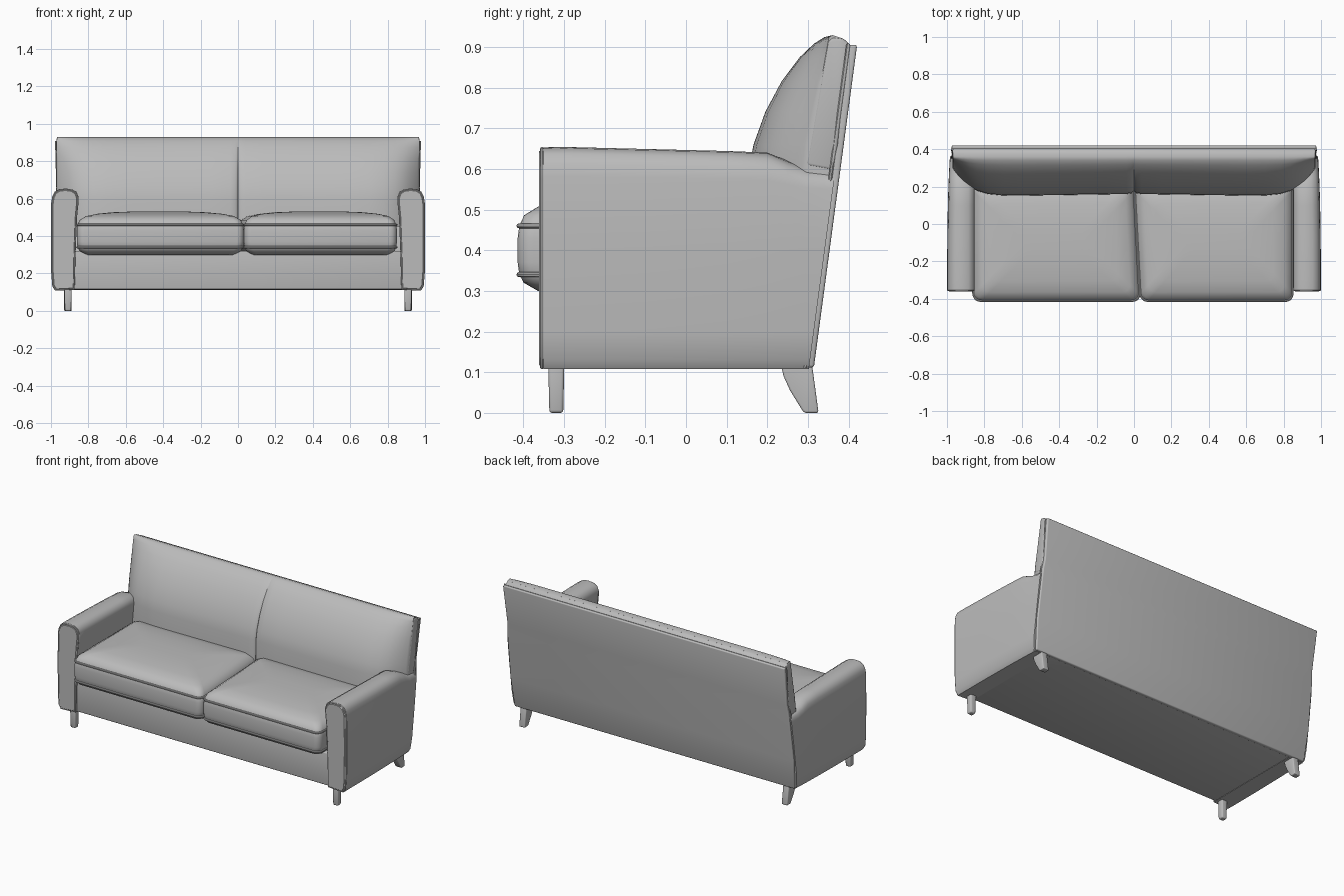
import bpy, bmesh, math

if "Cube" in bpy.data.objects:
    bpy.data.objects.remove(bpy.data.objects["Cube"])

grey = bpy.data.materials.new("grey_upholstery")
grey.diffuse_color = (0.5, 0.5, 0.5, 1)
grey.use_nodes = True
grey.node_tree.nodes["Principled BSDF"].inputs["Base Color"].default_value = grey.diffuse_color


def finish(obj, bevel=0.0, angle=40):
    """Material, optional rounded edges, smooth shading."""
    bpy.ops.object.select_all(action='DESELECT')
    bpy.context.view_layer.objects.active = obj
    obj.select_set(True)
    if obj.type == 'CURVE':
        bpy.ops.object.convert(target='MESH')
        obj = bpy.context.view_layer.objects.active
    if bevel:
        m = obj.modifiers.new("round", 'BEVEL')
        m.width, m.segments, m.limit_method = bevel, 3, 'ANGLE'
        bpy.ops.object.modifier_apply(modifier=m.name)
    obj.data.materials.clear()
    obj.data.materials.append(grey)
    bpy.ops.object.shade_smooth_by_angle(angle=math.radians(angle))


def loft(name, rings, bevel=0.0, angle=40):
    """Skin a list of equal-length point rings and cap both ends."""
    bm = bmesh.new()
    vs = [[bm.verts.new(p) for p in r] for r in rings]
    n = len(rings[0])
    for a, b in zip(vs, vs[1:]):
        for i in range(n):
            j = (i + 1) % n
            bm.faces.new((a[i], a[j], b[j], b[i]))
    bm.faces.new(vs[0][::-1])
    bm.faces.new(vs[-1])
    bmesh.ops.recalc_face_normals(bm, faces=bm.faces)
    me = bpy.data.meshes.new(name)
    bm.to_mesh(me)
    bm.free()
    obj = bpy.data.objects.new(name, me)
    bpy.context.collection.objects.link(obj)
    finish(obj, bevel, angle)


def extrude_x(name, profile, x0, x1, bevel=0.0):
    loft(name, [[(x, y, z) for y, z in profile] for x in (x0, x1)], bevel)


def piping(name, pts, radius=0.005, cyclic=True):
    cu = bpy.data.curves.new(name, 'CURVE')
    cu.dimensions = '3D'
    cu.bevel_depth, cu.bevel_resolution = radius, 2
    sp = cu.splines.new('POLY')
    sp.points.add(len(pts) - 1)
    for p, co in zip(sp.points, pts):
        p.co = (*co, 1)
    sp.use_cyclic_u = cyclic
    obj = bpy.data.objects.new(name, cu)
    bpy.context.collection.objects.link(obj)
    finish(obj)


def back_y(z):
    """Leaning rear surface of the sofa."""
    return 0.315 + (z - 0.115) * 0.134


# Base with front rail and hidden lower back
extrude_x("base", [(-0.345, 0.115), (-0.347, 0.32), (0.2, 0.32), (0.25, 0.62),
                   (back_y(0.62) - 0.012, 0.62), (0.303, 0.115)], -0.9, 0.9, 0.006)

# Arms: rounded section swept from front to back
ARM = [(0.874, 0.113), (0.87, 0.3), (0.862, 0.5), (0.853, 0.585), (0.853, 0.61),
       (0.863, 0.635), (0.885, 0.648), (0.92, 0.653), (0.955, 0.65), (0.98, 0.637),
       (0.993, 0.612), (0.998, 0.58), (0.999, 0.4), (0.998, 0.2), (0.992, 0.13), (0.978, 0.108)]
ARM_STEPS = [(-0.35, 0.653), (-0.3, 0.654), (-0.1, 0.649), (0.1, 0.644), (0.2, 0.64),
             (0.25, 0.62), (0.295, 0.602), (None, 0.598)]


def shrunk_arm(side, y, sx, sz):
    return [(side * (0.926 + (x - 0.926) * sx), y, 0.38 + (z - 0.38) * sz) for x, z in ARM]


def arm_ring(side, y, top):
    ring = []
    for x, z in ARM:
        if z > 0.5:
            z += (top - 0.653) * (z - 0.5) / 0.153
        yy = back_y(z) - 0.012 if y is None else y
        if x > 0.93:
            x -= 0.014 * max(0, (yy + 0.35) / 0.7) ** 3
        ring.append((side * x, yy, z))
    return ring


for side, label in ((-1, "left"), (1, "right")):
    rings = [shrunk_arm(side, -0.361, 0.86, 0.965)]
    rings += [arm_ring(side, y, top) for y, top in ARM_STEPS]
    loft(label + "_arm", rings)
    piping(label + "_arm_piping", shrunk_arm(side, -0.354, 0.94, 0.985))

# Back panel and the frame on top of the arms
panel = []
for z, w in ((0.112, 0.968), (0.3, 0.98), (0.6, 0.974), (0.66, 0.967), (0.905, 0.975)):
    y = back_y(z)
    panel.append([(-w, y - 0.022, z), (w, y - 0.022, z), (w, y, z), (-w, y, z)])
loft("back_panel", panel, 0.006)
piping("back_panel_piping", [r[0] for r in panel] + [r[1] for r in reversed(panel)], 0.005, False)
extrude_x("back_frame", [(0.295, 0.608), (0.348, 0.915), (0.36, 0.926), (0.385, 0.922),
                         (0.405, 0.905), (0.366, 0.595)], -0.971, 0.971, 0.008)

# Back cushions: bulging front that fades towards the outer ends
FRONT = [(0.15, 0.45), (0.155, 0.6), (0.166, 0.66), (0.195, 0.74), (0.235, 0.815),
         (0.28, 0.875), (0.315, 0.908), (0.34, 0.924), (0.36, 0.929)]
REAR = [(0.382, 0.922), (0.36, 0.6), (0.33, 0.45)]
XS = [0, 0.005, 0.015, 0.04, 0.15, 0.3, 0.45, 0.6, 0.7, 0.78, 0.84, 0.88, 0.91, 0.94, 0.96, 0.969]


def back_ring(x, side):
    fullness = 1 - 0.1 * math.exp(-x / 0.012) - 0.06 * max(0, 1 - x / 0.6)
    if x > 0.6:
        fullness = max(0, 1 - ((x - 0.6) / 0.37) ** 4)
    ring = []
    for y, z in FRONT:
        edge = max(y, 0.3 + max(0, z - 0.62) * 0.17)
        ring.append((side * x, edge + (y - edge) * fullness, z))
    return ring + [(side * x, y, z) for y, z in REAR]


for side, label in ((-1, "left"), (1, "right")):
    loft(label + "_back_cushion", [back_ring(x, side) for x in XS], angle=50)

# Seat cushions: stacked rounded rectangles with a crowned top
LEVELS = [(0.05, 0.3), (0.015, 0.32), (0.004, 0.34), (0, 0.37), (0, 0.43), (0.004, 0.46),
          (0.016, 0.486), (0.05, 0.507), (0.11, 0.519), (0.19, 0.527), (0.27, 0.53)]
Y0, Y1 = -0.414, 0.22


def seat_ring(inset, z, outer):
    hx, hy = 0.44 - inset, (Y1 - Y0) / 2 - inset
    r = min(0.04, hy * 0.8)
    ring = []
    for q, (sx, sy) in enumerate(((1, 1), (-1, 1), (-1, -1), (1, -1))):
        for k in range(6):
            a = math.radians(90 * q + 18 * k)
            x = sx * (hx - r) + r * math.cos(a)
            y = sy * (hy - r) + r * math.sin(a) + (Y0 + Y1) / 2
            inner = 0.034 - 0.034 * (y - Y0) / (Y1 - Y0)   # slanted centre gap
            t = (x + 0.44) / 0.88
            lo, hi = (outer, inner) if outer < 0 else (inner, outer)
            ring.append((lo + (hi - lo) * t, y, z))
    return ring


for outer, label in ((-0.862, "left"), (0.85, "right")):
    loft(label + "_seat_cushion", [seat_ring(i, z, outer) for i, z in LEVELS], angle=60)
    for z, part in ((0.34, "lower"), (0.46, "upper")):
        piping(f"{label}_seat_{part}_piping", seat_ring(0.003, z, outer), 0.006)

# Legs: straight tapered front, curved splayed rear
for side, label in ((-1, "left"), (1, "right")):
    c = side * 0.909
    legs = []
    for z, h in ((0, 0.017), (0.125, 0.02)):
        legs.append([(c + sx * h, -0.319 + sy * h, z)
                     for sx, sy in ((-1, -1), (1, -1), (1, 1), (-1, 1))])
    loft(label + "_front_leg", legs, 0.007)
    extrude_x(label + "_rear_leg", [(0.232, 0.125), (0.24, 0.09), (0.256, 0.055), (0.288, 0.003),
                                    (0.294, 0), (0.326, 0), (0.318, 0.06), (0.309, 0.125)],
              c - 0.02, c + 0.02, 0.005)
